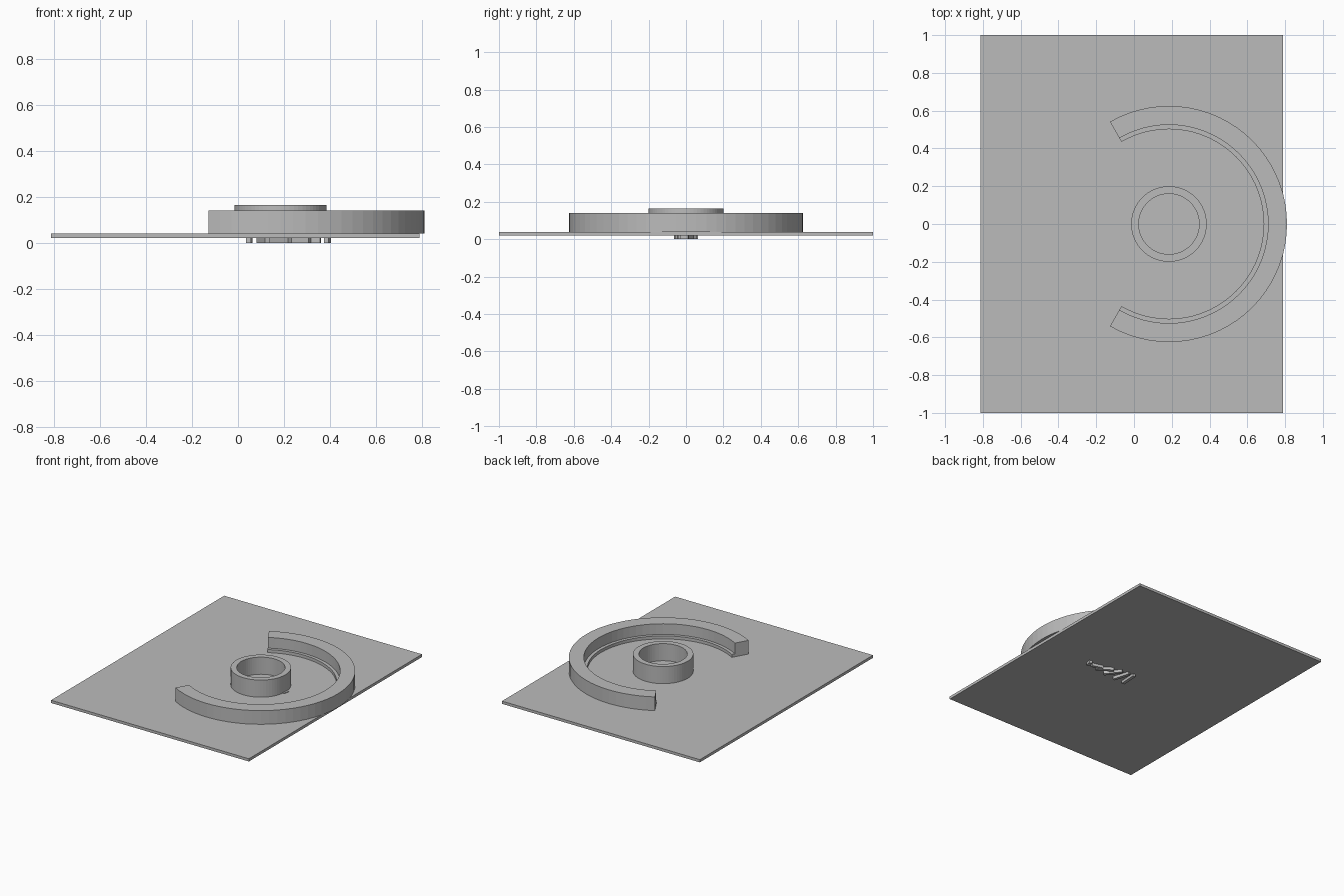
import bpy, bmesh, math

if "Cube" in bpy.data.objects:
    bpy.data.objects.remove(bpy.data.objects["Cube"])

grey = bpy.data.materials.new("plain_grey")
grey.diffuse_color = (0.5, 0.5, 0.5, 1)
grey.use_nodes = True
grey.node_tree.nodes["Principled BSDF"].inputs["Base Color"].default_value = grey.diffuse_color
CX = 0.185  # shared centre of the ring and the arc


def finish(name, bm):
    bmesh.ops.recalc_face_normals(bm, faces=bm.faces)
    me = bpy.data.meshes.new(name)
    bm.to_mesh(me)
    bm.free()
    me.materials.append(grey)
    ob = bpy.data.objects.new(name, me)
    bpy.context.collection.objects.link(ob)
    return ob


def box(name, centre, size, turn=0.0):
    bm = bmesh.new()
    bmesh.ops.create_cube(bm, size=1)
    for v in bm.verts:
        v.co = [c * s for c, s in zip(v.co, size)]
    ob = finish(name, bm)
    ob.location = centre
    ob.rotation_euler.z = math.radians(turn)
    return ob


def sweep(name, profile, start, end, steps):
    """Sweep an (r, z) profile around the shared centre."""
    bm = bmesh.new()
    closed = abs(end - start) >= 360
    rows = []
    for i in range(steps if closed else steps + 1):
        a = math.radians(start + (end - start) * i / steps)
        rows.append([bm.verts.new((CX + r * math.cos(a), r * math.sin(a), z))
                     for r, z in profile])
    n = len(profile)
    for i in range(steps):
        p, q = rows[i], rows[(i + 1) % len(rows)]
        for j in range(n):
            k = (j + 1) % n
            bm.faces.new((p[j], q[j], q[k], p[k]))
    if not closed:
        bm.faces.new(rows[0])
        bm.faces.new(rows[-1])
    return finish(name, bm)


# Thin base plate
box("base_plate", (-0.012, 0, 0.03), (1.6, 2.0, 0.02))

# Open arc wall with a low lip along its inner foot
sweep("arc_wall", [(0.625, 0.04), (0.625, 0.14), (0.525, 0.14),
                   (0.525, 0.062), (0.502, 0.062), (0.502, 0.04)],
      -120, 120, 48)

# Central ring
sweep("centre_ring", [(0.2, 0.04), (0.2, 0.165), (0.16, 0.165), (0.16, 0.04)],
      0, 360, 64)

# Row of small slats through the plate: x, y, length, turn
slats = [(0.048, 0.0, 0.125, -3), (0.11, 0.0, 0.125, 17), (0.185, 0.0, 0.13, 38),
         (0.258, 0.0, 0.125, 58), (0.32, -0.005, 0.08, 75), (0.388, -0.008, 0.045, -12)]
for i, (x, y, length, turn) in enumerate(slats):
    box(f"slat_{i + 1}", (x, y, 0.022), (0.022, length, 0.044), turn)
